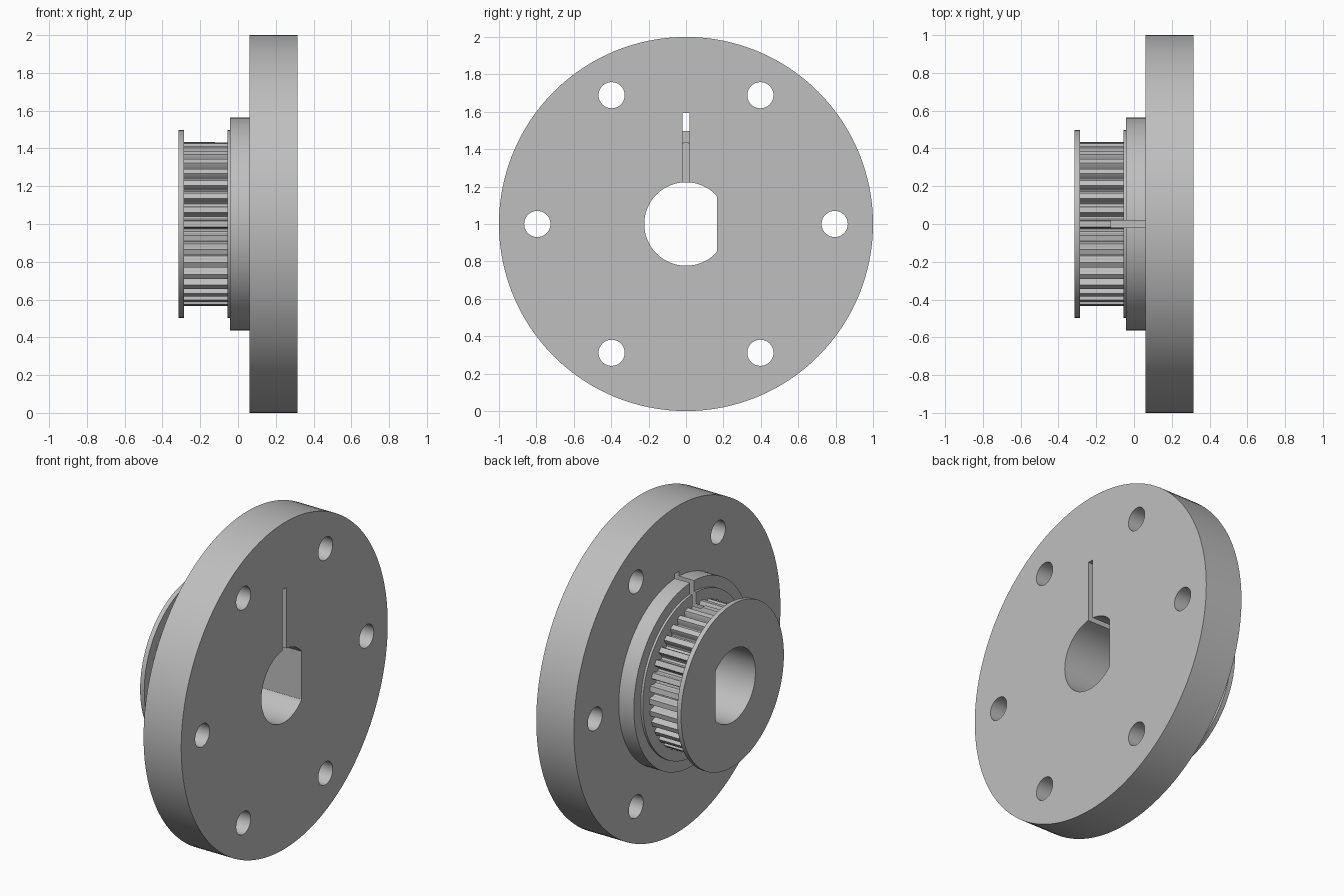
import bpy, bmesh
from math import sin, cos, pi, radians
from mathutils import Vector

cube = bpy.data.objects.get("Cube")
if cube:
    bpy.data.objects.remove(cube, do_unlink=True)

CENTRE = 1.0  # height of the shaft axis
TEETH = 36

metal = bpy.data.materials.new("plain grey metal")
metal.use_nodes = True
grey = (0.52, 0.52, 0.52, 1)
metal.diffuse_color = grey
metal.node_tree.nodes["Principled BSDF"].inputs["Base Color"].default_value = grey


def prism(name, outline, x0, x1):
    """Extrude a closed (y, z) outline, relative to the axis, along x."""
    bm = bmesh.new()
    face = bm.faces.new([bm.verts.new((x0, y, CENTRE + z)) for y, z in outline])
    ext = bmesh.ops.extrude_face_region(bm, geom=[face])
    verts = [g for g in ext["geom"] if isinstance(g, bmesh.types.BMVert)]
    bmesh.ops.translate(bm, verts=verts, vec=Vector((x1 - x0, 0, 0)))
    bmesh.ops.recalc_face_normals(bm, faces=bm.faces[:])
    mesh = bpy.data.meshes.new(name)
    bm.to_mesh(mesh)
    bm.free()
    mesh.materials.append(metal)
    obj = bpy.data.objects.new(name, mesh)
    bpy.context.collection.objects.link(obj)
    return obj


def circle(r, n, y=0, z=0):
    return [(y + r * cos(2 * pi * i / n), z + r * sin(2 * pi * i / n)) for i in range(n)]


def combine(target, tool, operation):
    """Apply one boolean and discard the helper solid."""
    mod = target.modifiers.new("combine", "BOOLEAN")
    mod.operation, mod.solver, mod.object = operation, "EXACT", tool
    bpy.context.view_layer.objects.active = target
    bpy.ops.object.modifier_apply(modifier=mod.name)
    bpy.data.objects.remove(tool, do_unlink=True)


# Toothed belt rim: flat-topped teeth with rounded roots
pitch = 2 * pi / TEETH
tooth = [(-0.27, 0.425), (-0.21, 0.435), (0.21, 0.435), (0.27, 0.425),
         (0.31, 0.395), (0.40, 0.385), (0.60, 0.385), (0.69, 0.395)]
gear = [(r * sin((i + f) * pitch), r * cos((i + f) * pitch))
        for i in range(TEETH) for f, r in tooth]

# Mounting disc with the collar, guide ring, toothed rim and end flange
body = prism("flanged_belt_pulley", circle(1.0, 128), 0.06, 0.315)
for part in (prism("collar", circle(0.565, 96), -0.042, 0.15),
             prism("guide_ring", circle(0.498, 96), -0.056, 0.1),
             prism("toothed_rim", gear, -0.3, 0.05),
             prism("end_flange", circle(0.498, 96), -0.315, -0.287)):
    combine(body, part, "UNION")

# D-shaped shaft bore, flat on the +y side
flat = 0.165
bore = [(min(y, flat), z) for y, z in circle(0.223, 96)]
bore = [p for i, p in enumerate(bore)
        if p[0] < flat or bore[i - 1][0] < flat or bore[(i + 1) % len(bore)][0] < flat]
combine(body, prism("bore_cutter", bore, -0.5, 0.5), "DIFFERENCE")

# Key slot above the bore, stopping inside the toothed rim
slot = [(-0.019, 0.1), (0.019, 0.1), (0.019, 0.594), (-0.019, 0.594)]
combine(body, prism("slot_cutter", slot, -0.121, 0.5), "DIFFERENCE")

# Six bolt holes
for i in range(6):
    a = radians(60 * i)
    hole = circle(0.07, 40, 0.795 * cos(a), 0.795 * sin(a))
    combine(body, prism("hole_cutter", hole, -0.5, 0.5), "DIFFERENCE")

bpy.ops.object.select_all(action="DESELECT")
body.select_set(True)
bpy.context.view_layer.objects.active = body
bpy.ops.object.shade_smooth_by_angle(angle=radians(25))
